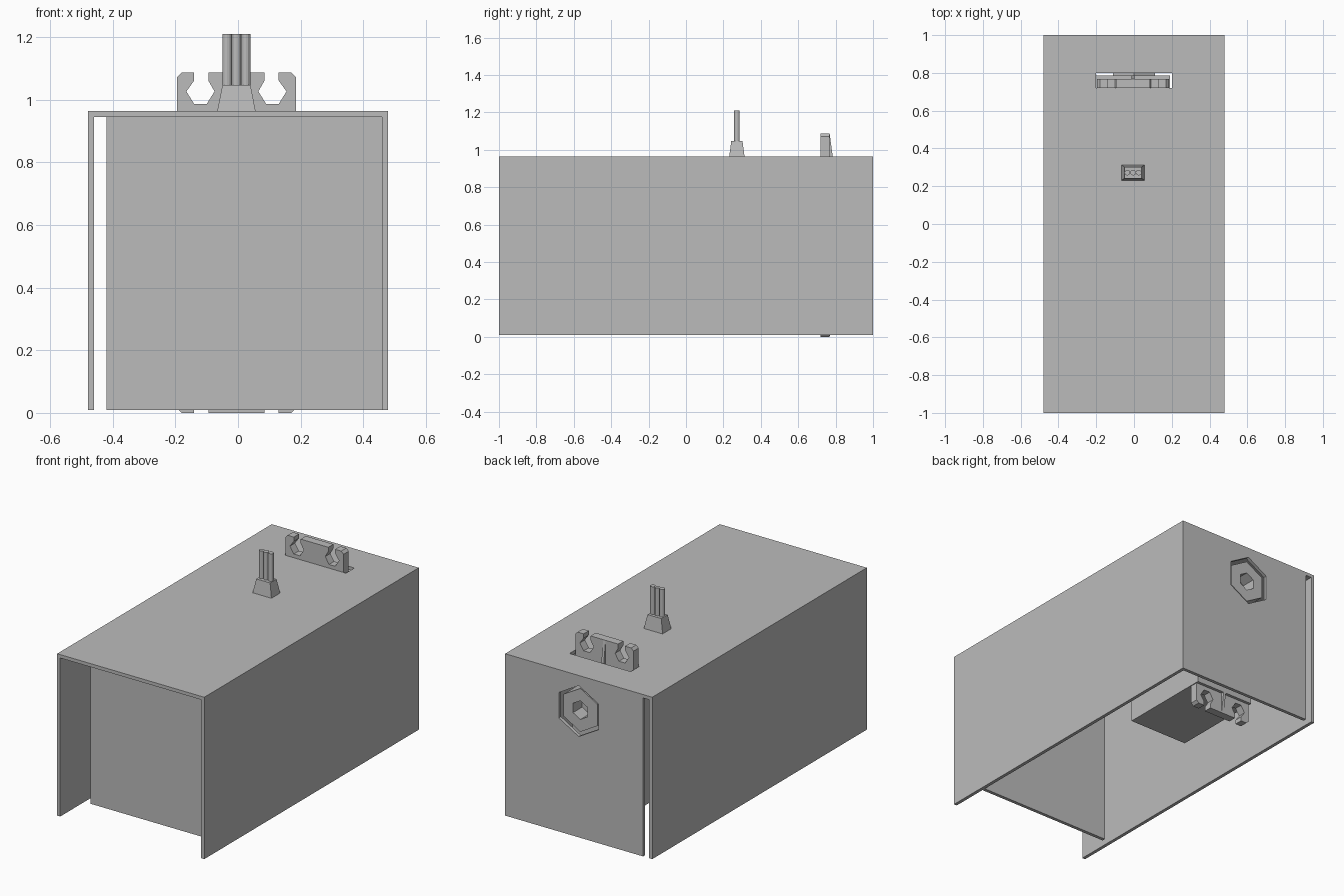
import bpy, bmesh, math
from mathutils import Vector

cube = bpy.data.objects.get("Cube")
if cube:
    bpy.data.objects.remove(cube)

grey = bpy.data.materials.new("plain_grey")
grey.use_nodes = True
GREY = (0.5, 0.5, 0.5, 1)
grey.diffuse_color = GREY
grey.node_tree.nodes["Principled BSDF"].inputs["Base Color"].default_value = GREY

MID = -0.005      # centre line of the motor
HUB_Z = 0.755     # height of the output hub
WALL = 0.02


def finish(name, bm):
    bmesh.ops.recalc_face_normals(bm, faces=bm.faces[:])
    mesh = bpy.data.meshes.new(name)
    bm.to_mesh(mesh)
    bm.free()
    mesh.materials.append(grey)
    obj = bpy.data.objects.new(name, mesh)
    bpy.context.collection.objects.link(obj)
    return obj


def prism(name, outline, y0, y1):
    """Extrude an x-z outline along y."""
    bm = bmesh.new()
    face = bm.faces.new([bm.verts.new((x, y0, z)) for x, z in outline])
    out = bmesh.ops.extrude_face_region(bm, geom=[face])
    moved = [g for g in out["geom"] if isinstance(g, bmesh.types.BMVert)]
    bmesh.ops.translate(bm, verts=moved, vec=Vector((0, y1 - y0, 0)))
    return finish(name, bm)


def box(name, x0, x1, y0, y1, z0, z1):
    return prism(name, [(x0, z0), (x1, z0), (x1, z1), (x0, z1)], y0, y1)


def hexagon(radius):
    return [(radius * math.sin(i * math.pi / 3), HUB_Z + radius * math.cos(i * math.pi / 3))
            for i in range(6)]


def cut(target, cutter):
    """Subtract the cutter, bake the result and discard the cutter."""
    mod = target.modifiers.new("cut", "BOOLEAN")
    mod.operation = "DIFFERENCE"
    mod.solver = "EXACT"
    mod.object = cutter
    cutter.hide_render = True
    bpy.context.view_layer.update()
    graph = bpy.context.evaluated_depsgraph_get()
    baked = bpy.data.meshes.new_from_object(target.evaluated_get(graph))
    target.modifiers.clear()
    target.data = baked
    bpy.data.objects.remove(cutter)


# Folded cover: roof and two side walls
W, TOP, FOOT = 0.48, 0.965, 0.01
inner = W - WALL
cover = prism("cover", [(-W, FOOT), (-W, TOP), (W, TOP), (W, FOOT), (inner, FOOT),
                        (inner, TOP - WALL), (-inner, TOP - WALL), (-inner, FOOT)], -1, 1)
cut(cover, box("clip_slot", -0.2, 0.2, 0.72, 0.8, 0.9, 1.0))

# End panels, leaving a slit beside the right wall
box("front_panel", -0.42, inner, -0.775, -0.755, FOOT, TOP - WALL)
back_panel = box("back_panel", -0.42, inner, 1 - WALL, 1, FOOT, TOP - WALL)
cut(back_panel, prism("hub_opening", hexagon(0.15), 0.9, 1.1))

# Motor body under the roof
BODY_LOW, BODY_HIGH = 0.125, TOP - WALL
box("motor_body", MID - 0.195, MID + 0.195, 0.205, 0.785, BODY_LOW, BODY_HIGH)

# Hexagonal output hub with a socket
hub = prism("output_hub", hexagon(0.128), 0.785, 0.985)
cut(hub, prism("socket", hexagon(0.055), 0.9, 1.1))


# Mounting clips with two open hexagonal notches and a rear rib
def clip(name, root, tip):
    up = 1 if tip > root else -1
    h = abs(tip - root)
    half = [(0.09, h), (0.09, h - 0.025), (0.07, h - 0.06), (0.095, h - 0.1),
            (0.135, h - 0.1), (0.16, h - 0.06), (0.135, h - 0.025), (0.135, h),
            (0.175, h), (0.19, h - 0.015), (0.19, 0)]
    outline = half + [(-x, z) for x, z in reversed(half)]
    prism(name, [(MID + x, root + up * z) for x, z in outline], 0.72, 0.768)

    bm = bmesh.new()
    sides = []
    for x in (MID - 0.008, MID + 0.008):
        sides.append([bm.verts.new((x, y, z)) for y, z in
                      ((0.765, root), (0.787, root), (0.768, tip), (0.765, tip))])
    a, b = sides
    bm.faces.new(a)
    bm.faces.new(b)
    for i in range(4):
        j = (i + 1) % 4
        bm.faces.new((a[i], a[j], b[j], b[i]))
    finish(name + "_rib", bm)


clip("top_clip", BODY_HIGH, 1.087)
clip("bottom_clip", BODY_LOW, 0.0)

# Tapered cable boot
CABLE_Y = 0.272
bm = bmesh.new()
bmesh.ops.create_cube(bm, size=1)
for v in bm.verts:
    wide, deep, z = (0.045, 0.03, 1.047) if v.co.z > 0 else (0.063, 0.042, TOP - 0.01)
    v.co = (MID + math.copysign(wide, v.co.x), CABLE_Y + math.copysign(deep, v.co.y), z)
finish("cable_boot", bm)

# Three wires side by side
for side, label in ((-1, "right"), (0, "middle"), (1, "left")):
    bm = bmesh.new()
    bmesh.ops.create_cone(bm, cap_ends=True, segments=12, radius1=0.015, radius2=0.015, depth=0.17)
    bmesh.ops.translate(bm, verts=bm.verts[:], vec=(MID + side * 0.03, CABLE_Y, 1.125))
    finish(label + "_wire", bm)
